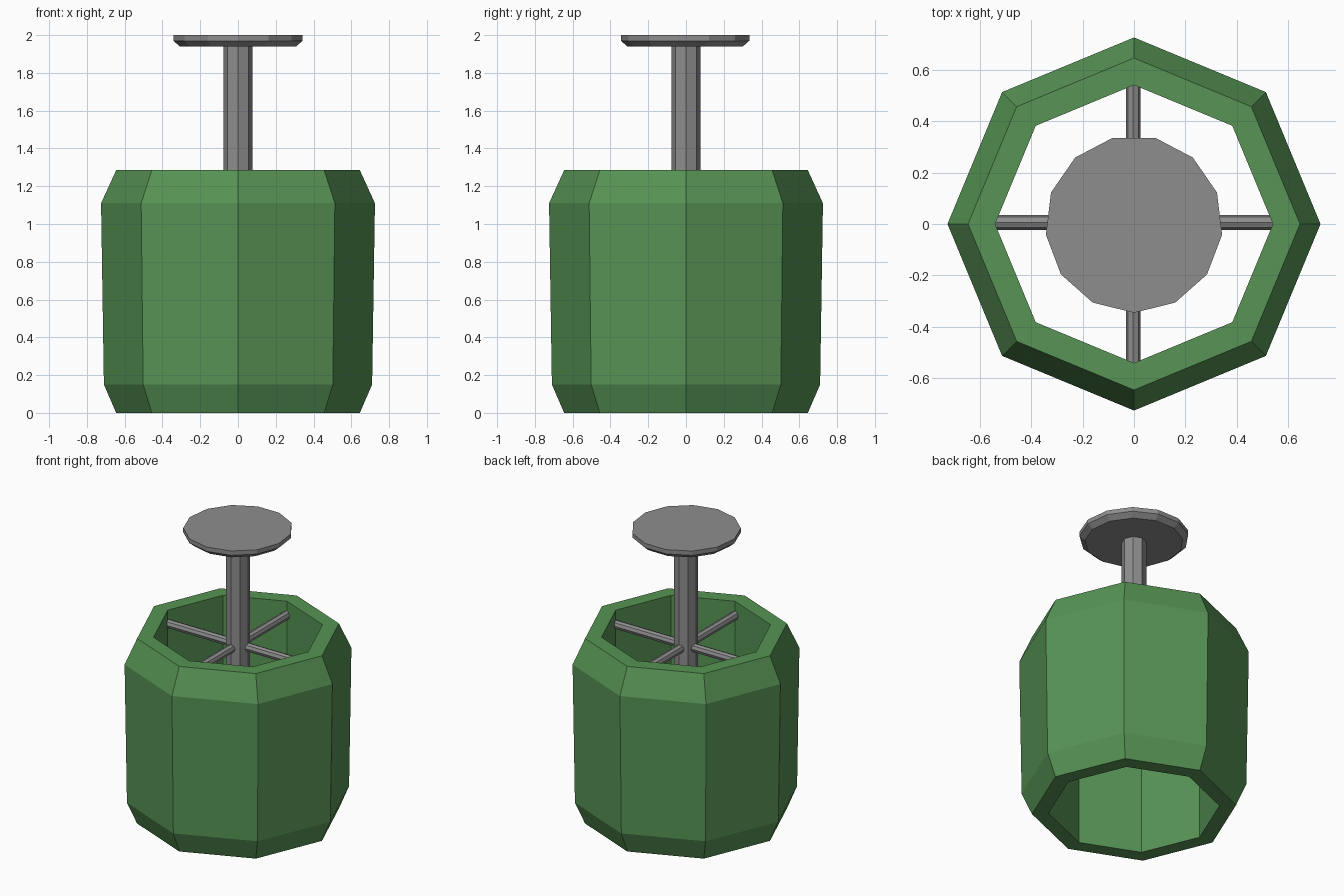
import bpy, bmesh, math
from mathutils import Matrix

if "Cube" in bpy.data.objects:
    bpy.data.objects.remove(bpy.data.objects["Cube"])


def material(name, rgb):
    mat = bpy.data.materials.new(name)
    mat.diffuse_color = (*rgb, 1)
    mat.use_nodes = True
    mat.node_tree.nodes["Principled BSDF"].inputs["Base Color"].default_value = mat.diffuse_color
    return mat


def finish(name, bm, mat):
    bmesh.ops.recalc_face_normals(bm, faces=bm.faces)
    me = bpy.data.meshes.new(name)
    bm.to_mesh(me)
    bm.free()
    me.materials.append(mat)
    ob = bpy.data.objects.new(name, me)
    bpy.context.collection.objects.link(ob)
    return ob


def lathe(name, profile, sides, mat, start=0.0, closed=False):
    """Revolve an (r, z) profile; open profiles get flat end caps."""
    bm = bmesh.new()
    rings = []
    for r, z in profile:
        angles = [start + math.tau * i / sides for i in range(sides)]
        rings.append([bm.verts.new((r * math.cos(a), r * math.sin(a), z)) for a in angles])
    pairs = list(zip(rings, rings[1:]))
    if closed:
        pairs.append((rings[-1], rings[0]))
    else:
        bm.faces.new(rings[0])
        bm.faces.new(rings[-1])
    for lo, hi in pairs:
        for i in range(sides):
            j = (i + 1) % sides
            bm.faces.new((lo[i], lo[j], hi[j], hi[i]))
    return finish(name, bm, mat)


green = material("shade_green", (0.095, 0.295, 0.09))
metal = material("dark_metal", (0.27, 0.27, 0.27))

# Hollow octagonal shade, open at top and bottom
lathe("lamp_shade", [(0.645, 0), (0.71, 0.15), (0.725, 1.11), (0.645, 1.285),
                     (0.54, 1.285), (0.54, 0)], 8, green, closed=True)

# Hanging rod, with a hub section where the spokes meet
lathe("hanging_rod", [(0.078, 0.95), (0.078, 1.11), (0.078, 1.22), (0.078, 1.95)], 8, metal)

# Ceiling plate with chamfered lower edge
lathe("ceiling_plate", [(0.31, 1.94), (0.345, 1.97), (0.345, 2.0)], 13, metal,
      start=-math.pi / 2)

# Four spokes joining rod and shade
for k in range(4):
    spoke = lathe(f"spoke_{k + 1}", [(0.029, 0.05), (0.029, 0.545)], 8, metal)
    spoke.data.transform(Matrix.Translation((-0.003, 0.006, 1.19))
                         @ Matrix.Rotation(k * math.pi / 2, 4, 'Z')
                         @ Matrix.Rotation(math.pi / 2, 4, 'Y'))
